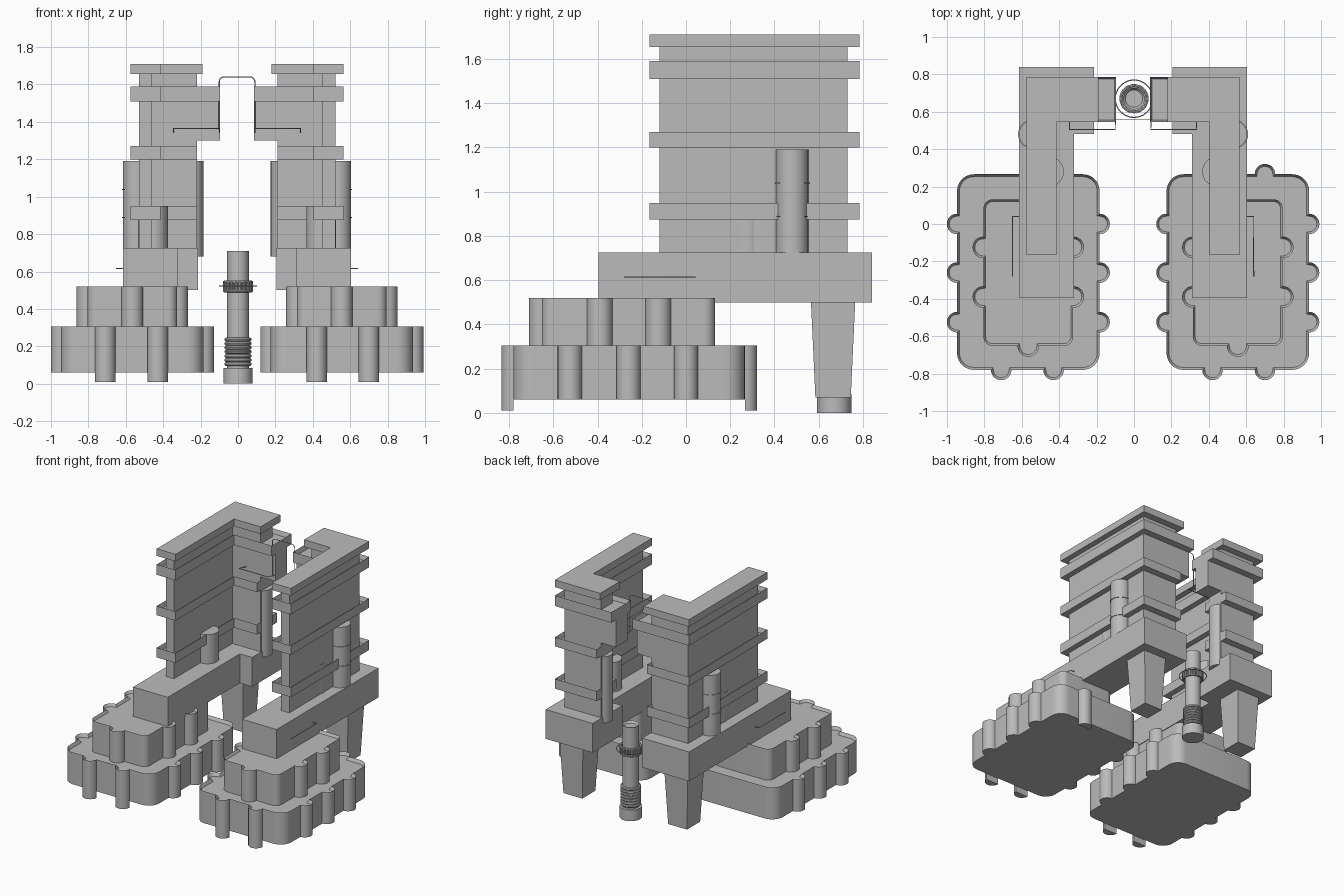
import bpy, bmesh, math
from math import pi, sin, cos
from mathutils import Vector

if "Cube" in bpy.data.objects:
    bpy.data.objects.remove(bpy.data.objects["Cube"])

grey = bpy.data.materials.new("plain_grey")
grey.use_nodes = True
grey.diffuse_color = (0.5, 0.5, 0.5, 1)
grey.node_tree.nodes["Principled BSDF"].inputs["Base Color"].default_value = (0.5, 0.5, 0.5, 1)

SHIFT = -0.005  # mirror plane of the two towers


def finish(ob):
    ob.data.materials.clear()
    ob.data.materials.append(grey)
    bpy.ops.object.select_all(action='DESELECT')
    bpy.context.view_layer.objects.active = ob
    ob.select_set(True)
    bpy.ops.object.shade_smooth_by_angle(angle=math.radians(32))
    return ob


def prism(name, pts, z0, z1, side=1, rim=0, depth=0, taper=1):
    """Extruded outline; rim and depth sink the top into a tray."""
    bm = bmesh.new()
    low = bm.faces.new([bm.verts.new((SHIFT + side * x, y, z0)) for x, y in pts])
    mid = low.calc_center_bounds()
    out = bmesh.ops.extrude_face_region(bm, geom=[low])["geom"]
    for v in out:
        if isinstance(v, bmesh.types.BMVert):
            v.co.z = z1
    top = [f for f in out if isinstance(f, bmesh.types.BMFace)]
    if taper != 1:
        for v in bm.verts:
            if v.co.z < (z0 + z1) / 2:
                v.co.x = mid.x + (v.co.x - mid.x) * taper
                v.co.y = mid.y + (v.co.y - mid.y) * taper
    bmesh.ops.recalc_face_normals(bm, faces=bm.faces)
    if rim:
        bmesh.ops.inset_region(bm, faces=top, thickness=rim, use_even_offset=True)
        for v in top[0].verts:
            v.co.z -= depth
    me = bpy.data.meshes.new(name)
    bm.to_mesh(me)
    bm.free()
    ob = bpy.data.objects.new(name, me)
    bpy.context.collection.objects.link(ob)
    return finish(ob)


def rect(x0, x1, y0, y1):
    return [(x0, y0), (x1, y0), (x1, y1), (x0, y1)]


def ell(outer, inner, tip, front, wing, back):
    """L outline: a leg running forward and a wing reaching inward."""
    return [(outer, front), (inner, front), (inner, wing), (tip, wing), (tip, back), (outer, back)]


def disc(x, y, r, n=32):
    return [(x + r * cos(2 * pi * i / n), y + r * sin(2 * pi * i / n)) for i in range(n)]


def half_disc(c, d, n, r):
    return [c - d * r * cos(pi * i / 12) + n * r * sin(pi * i / 12) for i in range(13)]


def scalloped(cx, cy, hx, hy, r, rb, bumps):
    """Rounded rectangle with round bumps; bumps lists positions on front, right, back, left."""
    pts = []
    for k in range(4):
        a = k * pi / 2
        d = Vector((cos(a), sin(a)))
        n = Vector((sin(a), -cos(a)))
        along, off = (hx, hy) if k % 2 == 0 else (hy, hx)
        mid = Vector((cx, cy))
        spots = sorted((Vector((p - cx, 0)) if k % 2 == 0 else Vector((0, p - cy))).dot(d) for p in bumps[k])
        for t in spots:
            pts += half_disc(mid + d * t + n * off, d, n, rb)
        c = mid + d * (along - r) + n * (off - r)
        pts += [c + n * r * cos(i * pi / 16) + d * r * sin(i * pi / 16) for i in range(9)]
    return pts


def wire(name, points, side=1, r=0.003):
    cu = bpy.data.curves.new(name, 'CURVE')
    cu.dimensions = '3D'
    cu.bevel_depth = r
    cu.bevel_resolution = 1
    sp = cu.splines.new('POLY')
    sp.points.add(len(points) - 1)
    for p, (x, y, z) in zip(sp.points, points):
        p.co = (SHIFT + side * x, y, z, 1)
    ob = bpy.data.objects.new(name, cu)
    bpy.context.collection.objects.link(ob)
    cu.materials.append(grey)


def ring(name, y, z, R, r):
    bpy.ops.mesh.primitive_torus_add(location=(0, y, z), major_radius=R, minor_radius=r,
                                     major_segments=36, minor_segments=8)
    ob = bpy.context.object
    ob.name = name
    finish(ob)


X, Y = Vector((1, 0)), Vector((0, 1))
for side, tag in ((1, "left_"), (-1, "right_")):
    # Scalloped stepped base
    rows = [0.0, -0.26, -0.525]
    fronts = [0.425, 0.705]
    backs = [0.705] if side > 0 else []
    prism(tag + "lower_tray", scalloped(0.56, -0.257, 0.381, 0.523, 0.09, 0.055,
          [fronts, rows, backs, rows]), 0.06, 0.305, side, 0.013, 0.025)
    for x in fronts:
        prism(tag + "front_post", half_disc(Vector((x, -0.78)), X, -Y, 0.055), 0.01, 0.062, side)
    for x in backs:
        prism(tag + "back_post", half_disc(Vector((x, 0.266)), -X, Y, 0.055), 0.01, 0.062, side)
    rows = [-0.125, -0.39]
    prism(tag + "upper_tray", scalloped(0.56, -0.26, 0.24, 0.392, 0.05, 0.058,
          [[0.56], rows, [], rows]), 0.27, 0.52, side, 0.012, 0.02)

    # Deck and its tapered support
    prism(tag + "deck", ell(0.61, 0.315, 0.21, -0.395, 0.48, 0.84), 0.5, 0.725, side)
    prism(tag + "support_leg", rect(0.345, 0.545, 0.565, 0.765), 0.07, 0.502, side, taper=0.8)

    # Tower walls and the box overhanging the gap
    prism(tag + "tower_walls", ell(0.525, 0.455, 0.215, -0.12, 0.59, 0.73), 0.72, 1.66, side)
    prism(tag + "overhang_box", rect(0.09, 0.24, 0.59, 0.73), 1.3, 1.52, side)

    # Ledges with shallow rims, and the flat roof
    for z0, z1, tip in ((0.875, 0.95, 0.215), (1.2, 1.27, 0.215), (1.51, 1.59, 0.09)):
        prism(tag + "ledge", ell(0.57, 0.41, tip, -0.165, 0.545, 0.785), z0, z1, side, 0.01, 0.035)
    prism(tag + "roof", ell(0.57, 0.41, 0.185, -0.165, 0.545, 0.785), 1.655, 1.71, side)

    # Round stair shafts
    prism(tag + "outer_shaft", disc(0.537, 0.48, 0.073), 0.72, 1.19, side)
    for z in (0.885, 1.035):
        prism(tag + "shaft_band", disc(0.537, 0.48, 0.078), z, z + 0.006, side)
    prism(tag + "end_shaft", disc(0.25, 0.66, 0.07), 0.68, 1.19, side)
    prism(tag + "inner_shaft", disc(0.45, 0.28, 0.08), 0.72, 0.95, side)

    # Thin handrails
    wire(tag + "deck_rail", [(0.61, 0.04, 0.615), (0.645, 0.04, 0.615), (0.645, -0.28, 0.615)], side)
    wire(tag + "wing_rail", [(0.34, 0.59, 1.345), (0.34, 0.505, 1.365),
                             (0.095, 0.505, 1.365), (0.095, 0.59, 1.345)], side)

# Wire arch across the gap
arc = [(0.07 + 0.025 * cos(i * pi / 10), 1.615 + 0.025 * sin(i * pi / 10)) for i in range(6)]
half = [(0.095, 0.56, 1.36)] + [(x, 0.56, z) for x, z in arc]
wire("arch_wire", half + [(-x, y, z) for x, y, z in reversed(half)])

# Free standing column with threads and a collar
cy = 0.67
SHIFT = 0
prism("column_foot", disc(0, cy, 0.078), 0, 0.085)
prism("column_shaft", disc(0, cy, 0.058), 0.08, 0.71, 1, 0.012, 0.015)
for i in range(7):
    ring("column_thread", cy, 0.105 + i * 0.022, 0.062, 0.011)
ring("collar_wire", cy, 0.522, 0.1, 0.003)
for z in (0.495, 0.545):
    ring("collar_edge", cy, z, 0.07, 0.008)
for i in range(18):
    a = i * pi / 9
    prism("collar_tooth", disc(0.07 * cos(a), cy + 0.07 * sin(a), 0.009, 8), 0.492, 0.55)
